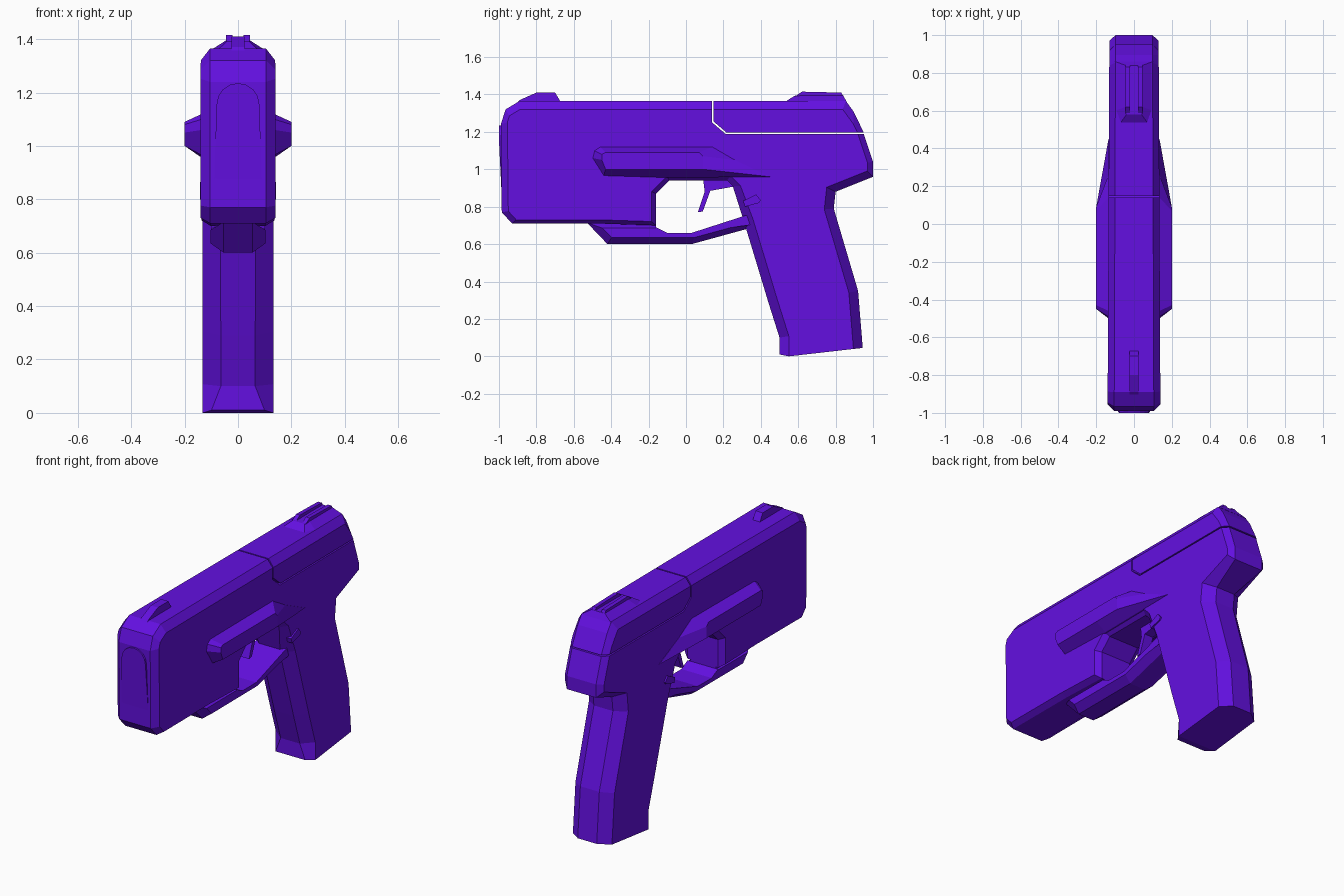
import bpy, bmesh, math
from mathutils import Vector

if "Cube" in bpy.data.objects:
    bpy.data.objects.remove(bpy.data.objects["Cube"])

mat = bpy.data.materials.new("violet")
mat.diffuse_color = (0.125, 0.005, 0.75, 1)
mat.use_nodes = True
mat.node_tree.nodes["Principled BSDF"].inputs["Base Color"].default_value = mat.diffuse_color


def make(name, rings, taper=True):
    """Skin a stack of equal-length rings of (x, y, z) points and cap both ends."""
    bm = bmesh.new()
    rows = [[bm.verts.new((x * (1 - 0.035 * (y + 1)) if taper else x, y, z))
             for x, y, z in r] for r in rings]
    n = len(rows[0])
    for a, b in zip(rows, rows[1:]):
        for i in range(n):
            j = (i + 1) % n
            bm.faces.new((a[i], a[j], b[j], b[i]))
    bm.faces.new(rows[0])
    bm.faces.new(rows[-1])
    bmesh.ops.recalc_face_normals(bm, faces=bm.faces)
    me = bpy.data.meshes.new(name)
    bm.to_mesh(me)
    bm.free()
    me.materials.append(mat)
    ob = bpy.data.objects.new(name, me)
    bpy.context.collection.objects.link(ob)
    return ob


def inset(outline):
    """Move each edge (y, z, distance) of a clockwise outline inward."""
    out, n = [], len(outline)
    for i in range(n):
        p0, p, p1 = outline[i - 1], outline[i], outline[(i + 1) % n]
        e1 = Vector((p[0] - p0[0], p[1] - p0[1])).normalized()
        e2 = Vector((p1[0] - p[0], p1[1] - p[1])).normalized()
        n1, n2 = Vector((e1.y, -e1.x)), Vector((e2.y, -e2.x))
        d1, d2 = p0[2], p[2]
        det = n1.x * n2.y - n1.y * n2.x
        if abs(det) < 0.08:
            q = n1 * d1
        else:
            q = Vector((d1 * n2.y - d2 * n1.y, n1.x * d2 - n2.x * d1)) / det
        out.append((p[0] + q.x, p[1] + q.y))
    return out


def plate(name, outline, flat, side):
    """Side profile extruded across x with chamfered edges."""
    inner = inset(outline)
    f = flat if callable(flat) else (lambda y, z: flat)
    rings = []
    for s in (-1, 1):
        face = [(s * side, y, z) for y, z in inner]
        rim = [(s * f(y, z), y, z) for y, z, d in outline]
        rings += [face, rim] if s < 0 else [rim, face]
    return make(name, rings)


def slab(name, pts, x0, x1):
    return make(name, [[(x, y, z) for y, z in pts] for x in (x0, x1)], False)


# Housing, frame and grip in one outline
plate("frame_and_grip", [
    (-.99, 1.24, .03), (-.965, 1.32, .04), (-.89, 1.365, .045), (.14, 1.365, 0),
    (.14, 1.25, 0), (.21, 1.19, 0), (.95, 1.19, .03), (1, 1.04, .03),
    (1, .96, .04), (.80, .88, .05), (.79, .79, .05), (.92, .35, .05),
    (.945, .045, 0), (.55, 0, 0), (.50, .01, .05), (.50, .10, .05),
    (.44, .29, .05), (.31, .72, .04), (.25, .91, .03), (.22, .94, .025),
    (-.09, .94, .025), (-.16, .87, .025), (-.16, .70, .02), (-.47, .71, .02),
    (-.93, .71, .03), (-.985, .77, .035)],
    lambda y, z: .068 if y > .2 and .02 < z < .9 else .105, .14)

# Rear slide
plate("rear_slide", [
    (.148, 1.365, .045), (.855, 1.365, .04), (.895, 1.31, .03), (.95, 1.198, 0),
    (.215, 1.198, 0), (.148, 1.255, 0)], .105, .14)

# Trigger guard
plate("trigger_guard", [
    (-.53, .715, .03), (-.16, .715, 0), (-.16, .69, 0), (-.10, .66, 0),
    (.03, .66, 0), (.34, .76, 0), (.40, .71, 0), (.34, .685, .03),
    (.03, .60, .035), (-.42, .60, .04)], .055, .105)

# Trigger
slab("trigger", [(.09, .96), (.10, .88), (.063, .77), (.09, .775),
                 (.13, .885), (.27, .91), (.25, .96)], -.03, .03)

# Side pods and release buttons
base = [(-.50, 1.06), (-.49, 1.10), (-.46, 1.12), (.14, 1.12), (.26, 1.05),
        (.45, .96), (-.09, .955), (-.44, .965)]
cap = [(-.45, 1.05), (-.45, 1.08), (-.43, 1.09), (.07, 1.09), (.09, 1.07),
       (.09, 1.0), (-.09, 1.0), (-.43, 1.0)]
button = [(.305, .83), (.375, .865), (.40, .835), (.39, .82), (.315, .80)]
for s, label in ((-1, "left"), (1, "right")):
    make(label + "_pod", [[(s * .125, y, z) for y, z in base],
                          [(s * .135, y, z) for y, z in base],
                          [(s * .20, y, z) for y, z in cap]], False)
    slab(label + "_button", button, s * .08, s * .142)
    # Rear sight rails
    slab(label + "_sight_rail", [(.555, 1.37), (.62, 1.415), (.83, 1.41), (.86, 1.36)],
         s * .02, s * .045)

# Rear sight base, narrowing upward
make("rear_sight_base", [
    [(-.075, .53, 1.36), (.075, .53, 1.36), (.10, .60, 1.36), (.10, .86, 1.36), (-.10, .86, 1.36),
     (-.10, .60, 1.36)],
    [(-.04, .58, 1.393), (.04, .58, 1.393), (.045, .62, 1.395), (.045, .84, 1.395),
     (-.045, .84, 1.395), (-.045, .62, 1.395)]], False)

# Front sight
slab("front_sight", [(-.92, 1.34), (-.89, 1.37), (-.80, 1.41), (-.70, 1.41),
                     (-.67, 1.36)], -.024, .024)

# Arched muzzle pad that fades into the front face
arch = [(.08 * math.cos(a), 1.155 + .08 * math.sin(a))
        for a in (math.pi * i / 8 for i in range(9))]
arch += [(-.09, .85), (.09, .85)]
make("muzzle_pad", [[(x, -.97, z) for x, z in arch],
                    [(x, -1 if z > 1 else -.985, z) for x, z in arch]], False)
